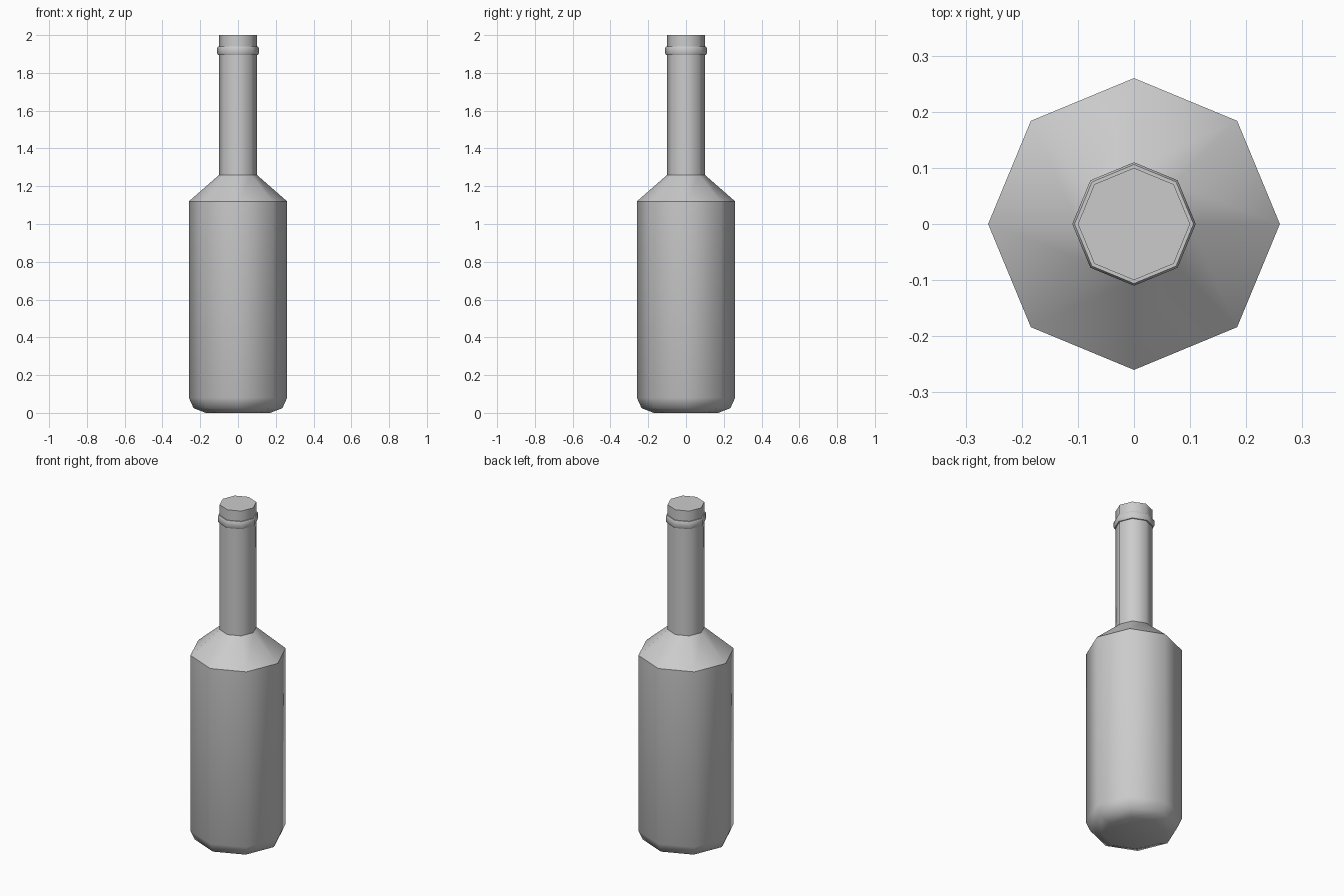
import bpy, bmesh, math

if "Cube" in bpy.data.objects:
    bpy.data.objects.remove(bpy.data.objects["Cube"])

SIDES = 8

def lathe(name, profile, closed=False):
    """Revolve (radius, z) points; cap the ends unless the profile is closed."""
    bm = bmesh.new()
    rings = [[bm.verts.new((r * math.cos(2 * math.pi * i / SIDES),
                            r * math.sin(2 * math.pi * i / SIDES), z))
              for i in range(SIDES)] for r, z in profile]
    pairs = list(zip(rings, rings[1:]))
    if closed:
        pairs.append((rings[-1], rings[0]))
    for a, b in pairs:
        for i in range(SIDES):
            j = (i + 1) % SIDES
            bm.faces.new((a[i], a[j], b[j], b[i]))
    if not closed:
        bm.faces.new(rings[0][::-1])
        bm.faces.new(rings[-1])
    bmesh.ops.recalc_face_normals(bm, faces=bm.faces)
    mesh = bpy.data.meshes.new(name)
    bm.to_mesh(mesh)
    bm.free()
    obj = bpy.data.objects.new(name, mesh)
    bpy.context.collection.objects.link(obj)
    bpy.ops.object.select_all(action='DESELECT')
    obj.select_set(True)
    bpy.context.view_layer.objects.active = obj
    bpy.ops.object.shade_smooth_by_angle(angle=math.radians(46))
    return obj

# Bottle: rounded base, straight body, sloping shoulder, long capped neck
lathe("bottle", [(0.17, 0), (0.235, 0.025), (0.26, 0.08),
                 (0.26, 1.12), (0.10, 1.26), (0.10, 2.0)])

# Raised band below the mouth
lathe("neck_ring", [(0.098, 1.895), (0.106, 1.895), (0.11, 1.903),
                    (0.11, 1.932), (0.106, 1.939), (0.098, 1.939)], closed=True)
